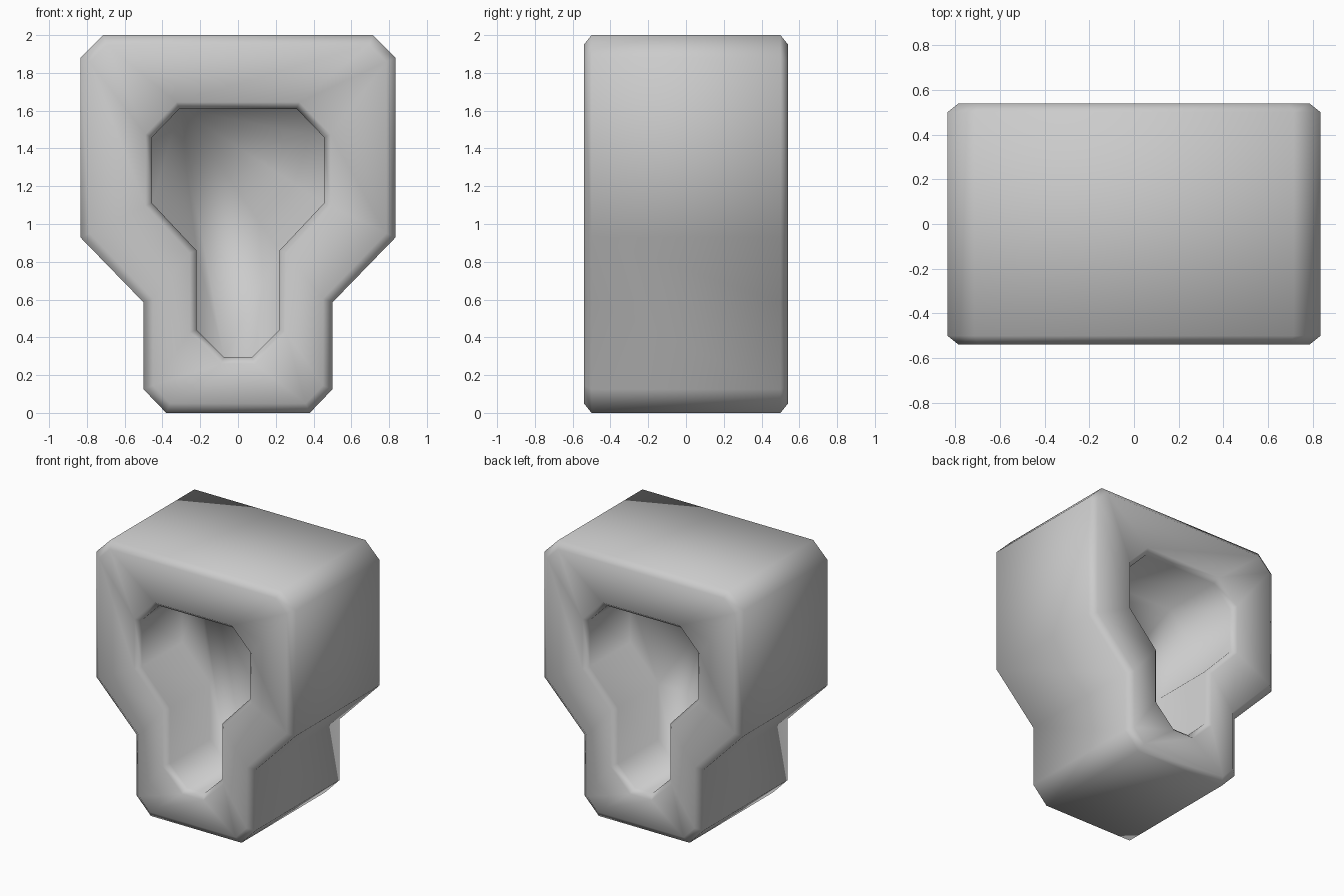
import bpy
import bmesh
from mathutils import Vector

cube = bpy.data.objects.get("Cube")
if cube:
    bpy.data.objects.remove(cube, do_unlink=True)


def material(name, colour):
    mat = bpy.data.materials.new(name)
    mat.use_nodes = True
    mat.diffuse_color = colour
    mat.node_tree.nodes["Principled BSDF"].inputs["Base Color"].default_value = colour
    return mat


def mirrored(half):
    """Close a right-hand half outline (top to bottom) across x = 0."""
    return [Vector(p) for p in half] + [Vector((-x, z)) for x, z in reversed(half)]


def offset(loop, dist):
    """Move a clockwise outline outwards by dist with mitred corners."""
    result = []
    for i, p in enumerate(loop):
        a = (p - loop[i - 1]).normalized()
        b = (loop[(i + 1) % len(loop)] - p).normalized()
        na, nb = Vector((-a.y, a.x)), Vector((-b.y, b.x))
        result.append(p + (na + nb) * dist / (1 + na.dot(nb)))
    return result


# Keyhole-shaped outer outline and recess outline (x, z)
outer = mirrored([(0.715, 2), (0.835, 1.88), (0.835, 0.93),
                  (0.5, 0.585), (0.5, 0.125), (0.38, 0)])
hole = mirrored([(0.31, 1.61), (0.455, 1.46), (0.455, 1.11),
                 (0.22, 0.86), (0.22, 0.44), (0.075, 0.295)])
face_edge = offset(outer, -0.05)
hole_rim = offset(hole, 0.035)

# Cross-section from the recess floor around the rim to the outer wall
half_section = [(hole, 0.02), (hole, 0.5), (hole_rim, 0.54),
                (face_edge, 0.54), (outer, 0.5)]
section = [(loop, -y) for loop, y in half_section] + list(reversed(half_section))

# Bridge the loops and cap both recess floors
bm = bmesh.new()
rings = [[bm.verts.new((p.x, y, p.y)) for p in loop] for loop, y in section]
for r, s in zip(rings, rings[1:]):
    for i in range(len(r)):
        bm.faces.new((r[i - 1], r[i], s[i], s[i - 1]))
bm.faces.new(rings[0])
bm.faces.new(rings[-1])
bmesh.ops.recalc_face_normals(bm, faces=bm.faces[:])
for face in bm.faces:
    face.smooth = True

mesh = bpy.data.meshes.new("keyhole_block")
bm.to_mesh(mesh)
bm.free()
mesh.materials.append(material("light grey", (0.6, 0.6, 0.6, 1)))
block = bpy.data.objects.new("keyhole_block", mesh)
bpy.context.collection.objects.link(block)
